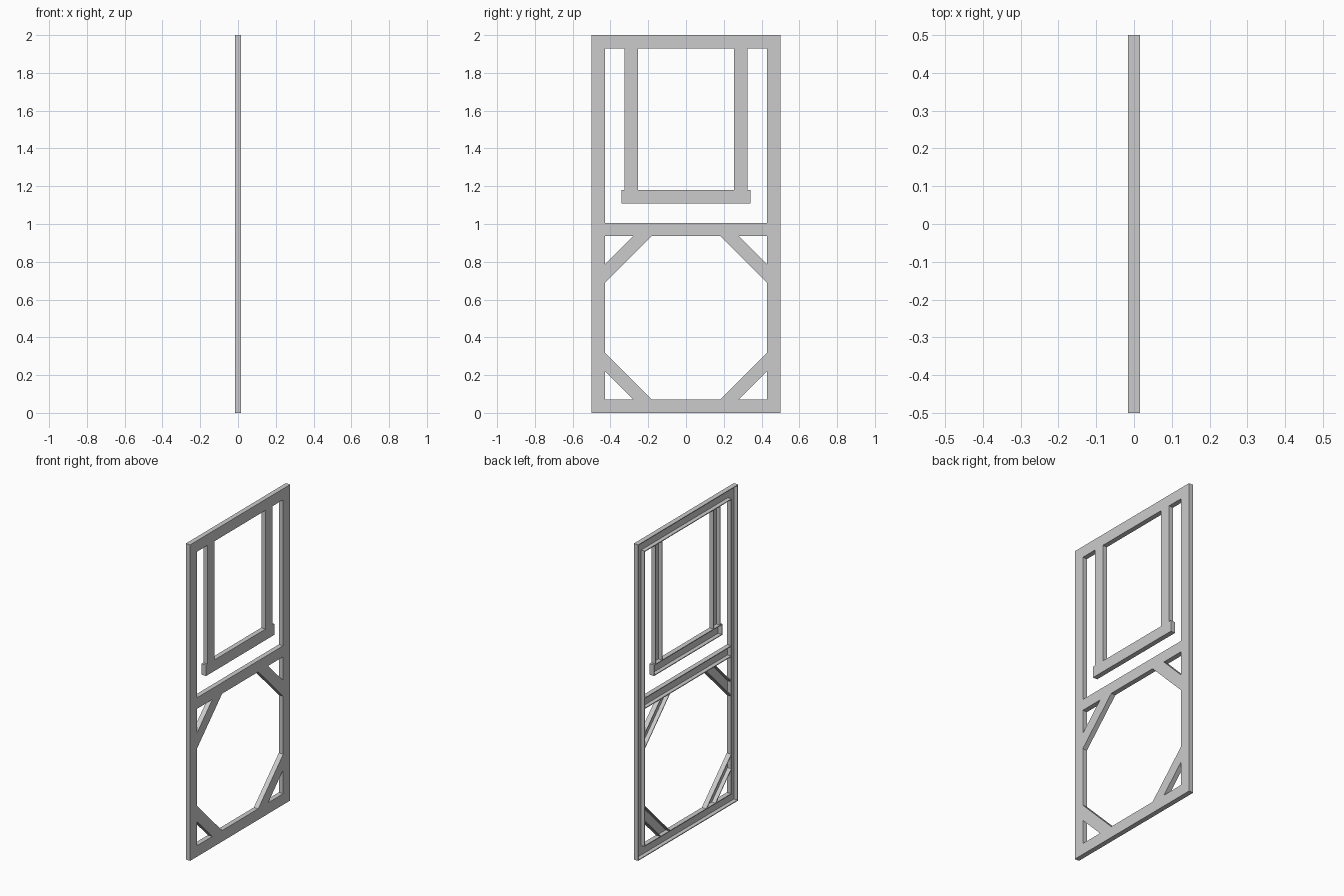
import bpy, bmesh
from mathutils import Vector

if "Cube" in bpy.data.objects:
    bpy.data.objects.remove(bpy.data.objects["Cube"])

W = 0.035    # half width of a channel bar
D = 0.0155   # half depth
T = 0.005    # wall thickness


def channel(name, p0, p1, m0=0, m1=0, capped=False):
    """U-channel in the YZ plane, open towards -x; m0 / m1 slant the ends."""
    a, b = Vector(p0), Vector(p1)
    length = (b - a).length
    d = (b - a) / length
    n = Vector((-d.y, d.x))
    profile = [(-W, -D), (-W, D), (W, D), (W, -D),
               (W - T, -D), (W - T, D - T), (T - W, D - T), (T - W, -D)]
    bm = bmesh.new()

    def ring(pts, s, m):
        out = []
        for u, x in pts:
            p = a + d * (s + m * u) + n * u
            out.append(bm.verts.new((x, p.x, p.y)))
        return out

    def prism(pts, s0, s1, k0, k1):
        r0, r1 = ring(pts, s0, k0), ring(pts, s1, k1)
        bm.faces.new(r0)
        bm.faces.new(r1[::-1])
        for i in range(len(pts)):
            j = (i + 1) % len(pts)
            bm.faces.new((r0[j], r0[i], r1[i], r1[j]))

    prism(profile, 0, length, m0, m1)
    if capped:  # closing plates in the two open ends
        plate = [(T - W, -D), (T - W, D - T), (W - T, D - T), (W - T, -D)]
        prism(plate, 0, T, 0, 0)
        prism(plate, length - T, length, 0, 0)
    bmesh.ops.recalc_face_normals(bm, faces=bm.faces)
    mesh = bpy.data.meshes.new(name)
    bm.to_mesh(mesh)
    bm.free()
    bpy.context.collection.objects.link(bpy.data.objects.new(name, mesh))


# mitred outer frame
c = 0.5 - W
corners = [(-c, W), (c, W), (c, 2 - W), (-c, 2 - W)]
names = ["bottom_rail", "right_post", "top_rail", "left_post"]
for i, name in enumerate(names):
    channel(name, corners[i], corners[(i + 1) % 4], 1, -1)

# middle rail
inner = 0.5 - 2 * W
channel("middle_rail", (-inner, 0.971), (inner, 0.971))

# hanging bracket in the upper half
channel("bracket_bar", (-0.341, 1.144), (0.341, 1.144), capped=True)
for side, label in ((-1, "left"), (1, "right")):
    channel("bracket_upright_" + label, (side * 0.29, 1.179), (side * 0.29, 1.93))

# diagonal corner braces in the lower half
for side, label in ((-1, "left"), (1, "right")):
    for up, level, z in ((1, "upper", 0.936), (-1, "lower", 0.07)):
        m = -side * up
        channel(f"brace_{level}_{label}", (side * inner, z - up * 0.2),
                (side * (inner - 0.2), z), m, -m)
